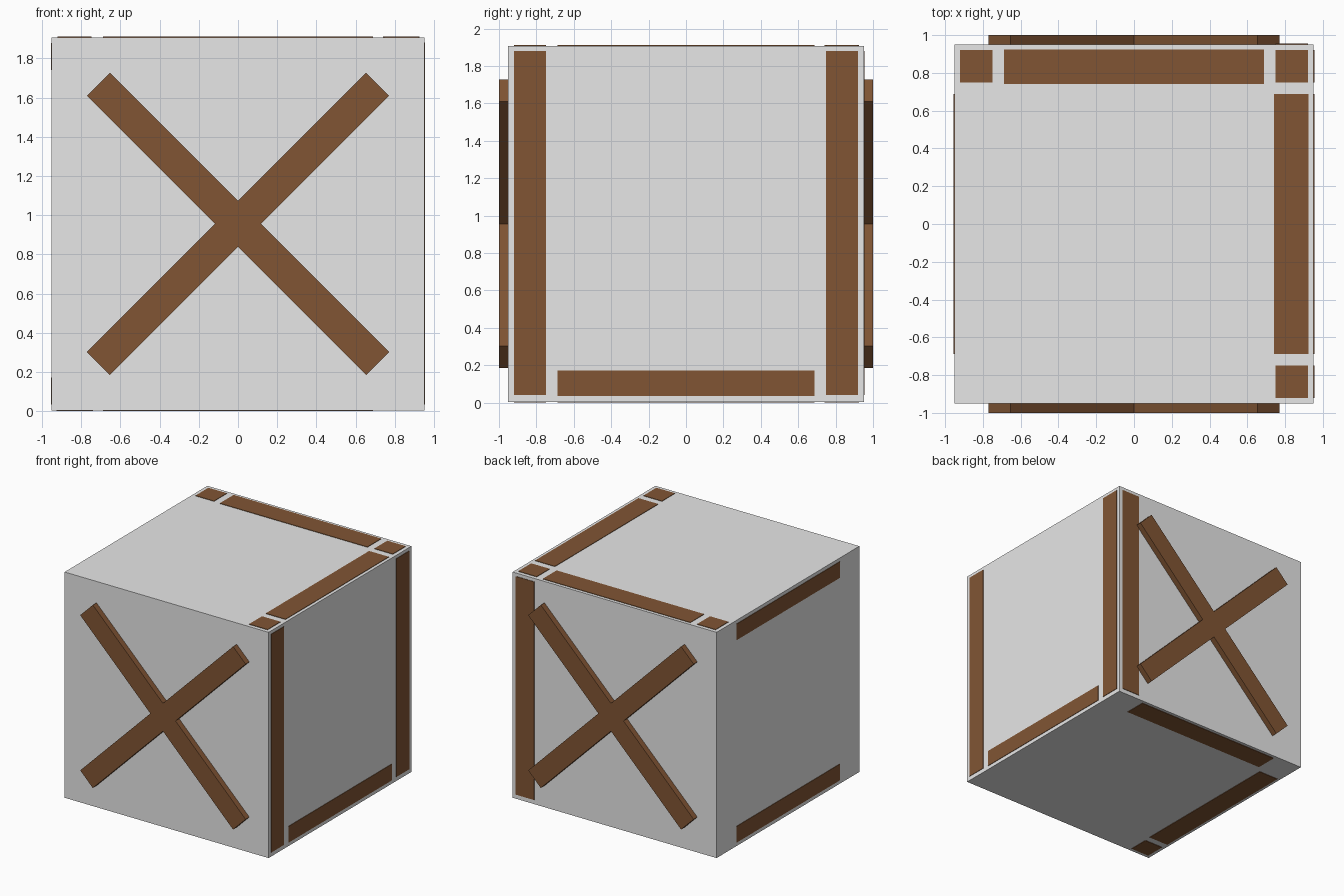
import bpy, math
from mathutils import Matrix

if "Cube" in bpy.data.objects:
    bpy.data.objects.remove(bpy.data.objects["Cube"])


def material(name, rgb):
    m = bpy.data.materials.new(name)
    m.diffuse_color = (*rgb, 1)
    m.use_nodes = True
    m.node_tree.nodes["Principled BSDF"].inputs["Base Color"].default_value = m.diffuse_color
    return m


GREY = material("pale grey", (0.8, 0.8, 0.8))
BROWN = material("wood brown", (0.22, 0.091, 0.034))


def box(name, lo, hi, mat, turn=0):
    """Box between two corners, optionally turned about the y axis."""
    size = [b - a for a, b in zip(lo, hi)]
    mid = [(a + b) / 2 for a, b in zip(lo, hi)]
    bpy.ops.mesh.primitive_cube_add(size=1, location=mid)
    o = bpy.context.object
    o.name = name
    o.data.transform(Matrix.Rotation(turn, 4, 'Y') @ Matrix.Diagonal((*size, 1)))
    o.data.materials.append(mat)
    return o


H, Z0, Z1 = 0.951, 0.004, 1.907     # body half width, bottom, top
T = 0.004                           # how far the frame stands proud
A, B = 0.748, 0.92                  # post width range
R = 0.688                           # rail half length

# crate body
box("crate_body", (-H, -H, Z0), (H, H, Z1), GREY)

# crossed braces on front and back
ZC = (Z0 + Z1) / 2
for name, y0, y1 in (("front", -1, -0.94), ("back", 0.94, 1)):
    for i, a in enumerate((45, -45)):
        box(f"{name}_brace_{i + 1}", (-1.008, y0, ZC - 0.083),
            (1.008, y1, ZC + 0.083), BROWN, math.radians(a))

# corner post faces on the right and back
box("right_front_post", (H - T, -B, 0.04), (H + T, -A, 1.88), BROWN)
box("right_back_post", (H - T, A, 0.04), (H + T, B, 1.88), BROWN)
box("back_right_post", (A, H - T, 0.04), (B, H + T, 1.88), BROWN)

# post ends showing on the top and bottom
for name, sx, sy in (("back_left", -1, 1), ("back_right", 1, 1), ("front_right", 1, -1)):
    x, y, h = sx * (A + B) / 2, sy * (A + B) / 2, (B - A) / 2
    box(f"{name}_post_top", (x - h, y - h, Z1 - T), (x + h, y + h, Z1 + T), BROWN)
box("front_left_post_foot", (-B, -B, 0), (-A, -A, Z0 + T), BROWN)

# rails on the top
box("top_back_rail", (-R, 0.741, Z1 - T), (R, 0.925, Z1 + T), BROWN)
box("top_right_rail", (0.741, -R, Z1 - T), (0.925, R, Z1 + T), BROWN)

# rails on the bottom
box("bottom_back_rail", (-R, 0.741, 0), (R, 0.925, Z0 + T), BROWN)
box("bottom_left_rail", (-0.925, -R, 0), (-0.741, R, Z0 + T), BROWN)

# rails on the right and left sides
box("right_lower_rail", (H - T, -R, 0.035), (H + T, R, 0.172), BROWN)
box("left_lower_rail", (-H - T, -R, 0.035), (-H + T, R, 0.172), BROWN)
box("left_upper_rail", (-H - T, -R, 1.742), (-H + T, R, 1.878), BROWN)
